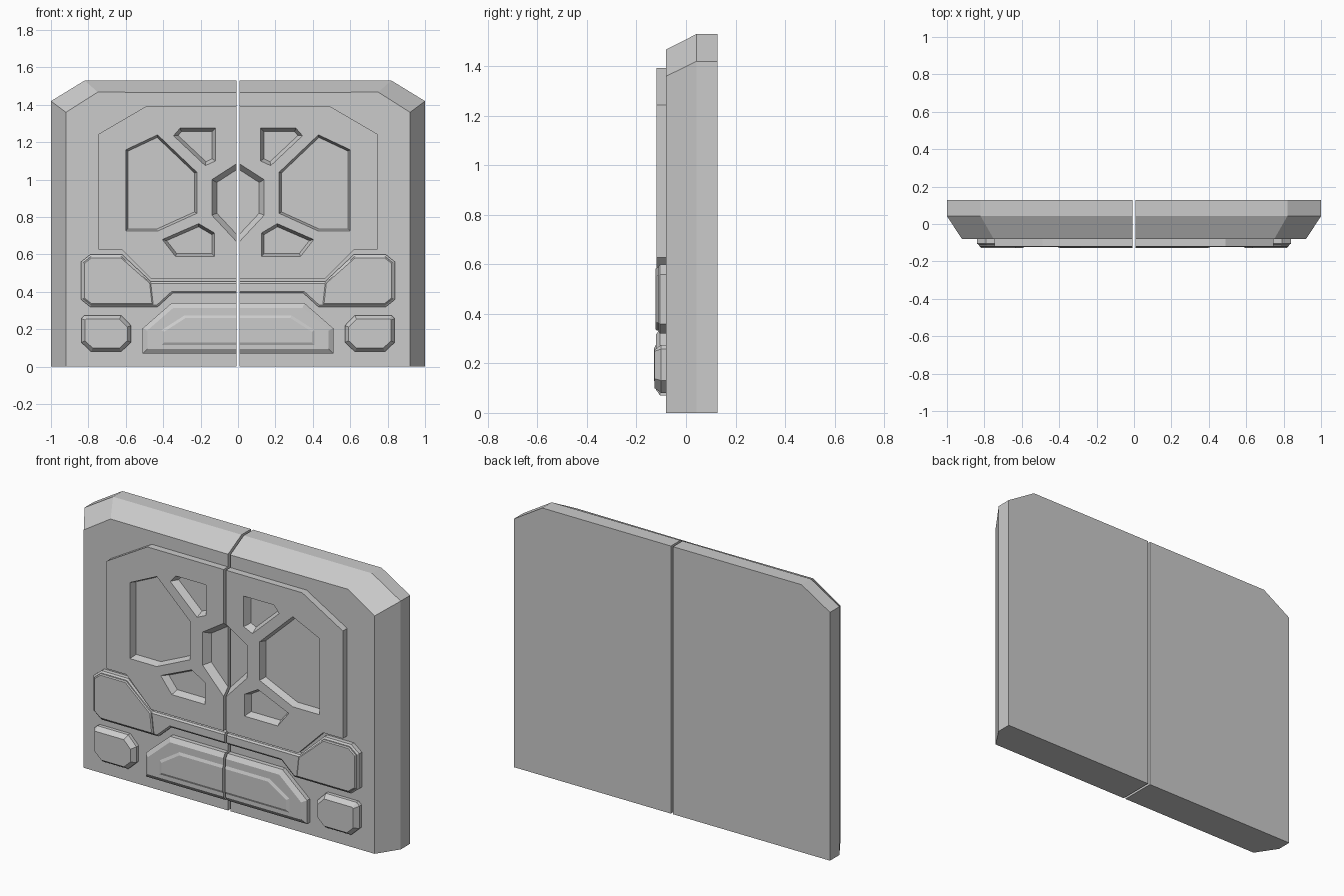
import bpy, bmesh
from mathutils import Vector

if "Cube" in bpy.data.objects:
    bpy.data.objects.remove(bpy.data.objects["Cube"])

GAP = 0.007      # half width of the slot between the two door leaves
FACE = -0.08     # front plane of the door leaves

grey = bpy.data.materials.new("plain grey")
grey.diffuse_color = (0.6, 0.6, 0.6, 1)
grey.use_nodes = True
grey.node_tree.nodes["Principled BSDF"].inputs["Base Color"].default_value = grey.diffuse_color


def inset(poly, d):
    """Offset a closed (x, z) outline inwards by d."""
    pts = [Vector(p) for p in poly]
    n = len(pts)
    area = sum(pts[i].x * pts[(i + 1) % n].y - pts[(i + 1) % n].x * pts[i].y for i in range(n))
    s = 1 if area > 0 else -1
    out = []
    for i in range(n):
        e1 = (pts[i] - pts[i - 1]).normalized()
        e2 = (pts[(i + 1) % n] - pts[i]).normalized()
        n1, n2 = Vector((-e1.y, e1.x)) * s, Vector((-e2.y, e2.x)) * s
        p = pts[i] + (n1 + n2) * (d / (1 + n1.dot(n2)))
        out.append((p.x, p.y))
    return out


def to_slot(poly, limit=0.06):
    """Keep the points next to the slot on the slot plane."""
    return [(GAP if x < limit else x, z) for x, z in poly]


def loft(name, rings):
    """Solid through a series of (outline, y) rings."""
    bm = bmesh.new()
    loops = [[bm.verts.new((x, y, z)) for x, z in poly] for poly, y in rings]
    n = len(loops[0])
    for a, b in zip(loops, loops[1:]):
        for i in range(n):
            j = (i + 1) % n
            bm.faces.new((a[i], a[j], b[j], b[i]))
    bm.faces.new(loops[0])
    bm.faces.new(loops[-1])
    bmesh.ops.recalc_face_normals(bm, faces=bm.faces)
    me = bpy.data.meshes.new(name)
    bm.to_mesh(me)
    bm.free()
    me.materials.append(grey)
    ob = bpy.data.objects.new(name, me)
    bpy.context.collection.objects.link(ob)
    return ob


def mirror(ob):
    ob.modifiers.new("Mirror", 'MIRROR').use_mirror_merge = False
    return ob


# Door leaves with chamfered outer edges
back = [(GAP, 0), (1, 0), (1, 1.42), (0.82, 1.53), (GAP, 1.53)]
front = [(GAP, 0), (0.92, 0), (0.92, 1.36), (0.75, 1.468), (GAP, 1.465)]
mirror(loft("door_leaf", [(back, 0.127), (back, 0.042), (front, FACE)]))

# Large upper panel
panel_top = -0.12
outline = [(GAP, 0.47), (0.465, 0.47), (0.622, 0.628), (0.747, 0.628),
           (0.747, 1.243), (0.49, 1.393), (GAP, 1.393)]
panel = loft("upper_panel", [(outline, -0.07), (outline, panel_top)])

# Recesses in the panel: outline and wall slope
recesses = [
    ([(0.60, 1.16), (0.43, 1.24), (0.22, 1.04), (0.22, 0.82), (0.43, 0.725), (0.60, 0.725)], 0.012),
    ([(0.12, 1.275), (0.31, 1.275), (0.345, 1.235), (0.175, 1.075), (0.12, 1.10)], 0.018),
    ([(0.21, 0.765), (0.125, 0.715), (0.125, 0.59), (0.335, 0.59), (0.405, 0.68)], 0.015),
    ([(0, 1.09), (0.14, 1.0), (0.14, 0.81), (0, 0.66), (-0.14, 0.81), (-0.14, 1.0)], 0.027),
]
for poly, slope in recesses:
    small = inset(poly, slope)
    cutter = loft("recess_cutter", [(poly, -0.15), (poly, panel_top), (small, FACE), (small, -0.05)])
    cutter.hide_render = True
    mod = panel.modifiers.new("Recess", 'BOOLEAN')
    mod.operation, mod.solver, mod.object = 'DIFFERENCE', 'EXACT', cutter
    bpy.context.view_layer.objects.active = panel
    bpy.ops.object.modifier_apply(modifier=mod.name)
    bpy.data.objects.remove(cutter)
mirror(panel)

# Belt running under the panel, with a raised pad at each end
belt = [(GAP, 0.455), (0.465, 0.455), (0.62, 0.6), (0.79, 0.6), (0.84, 0.56),
        (0.84, 0.36), (0.79, 0.32), (0.43, 0.32), (0.35, 0.393), (GAP, 0.393)]
belt_in = to_slot(inset(belt, 0.01))
mirror(loft("belt", [(belt, -0.07), (belt, -0.105), (belt_in, -0.112)]))
pad = inset([(0.455, 0.455)] + belt[2:7] + [(0.44, 0.32)], 0.012)
mirror(loft("belt_pad", [(pad, -0.1), (pad, -0.118), (inset(pad, 0.006), -0.123)]))

# Lower central block with a raised plate
block = [(GAP, 0.34), (0.355, 0.34), (0.51, 0.205), (0.51, 0.07), (GAP, 0.07)]
block_in = to_slot(inset(block, 0.025))
mirror(loft("lower_block", [(block, -0.07), (block, -0.105), (block_in, -0.122)]))
plate = [(GAP, 0.275), (0.285, 0.275), (0.41, 0.195), (0.41, 0.115), (GAP, 0.115)]
plate_in = to_slot(inset(plate, 0.015))
mirror(loft("block_plate", [(plate, -0.11), (plate, -0.122), (plate_in, -0.129)]))

# Corner pods
pod = [(0.572, 0.22), (0.625, 0.275), (0.82, 0.275), (0.838, 0.258),
       (0.838, 0.13), (0.785, 0.08), (0.625, 0.08), (0.572, 0.13)]
mirror(loft("corner_pod", [(pod, -0.07), (pod, -0.1), (inset(pod, 0.02), -0.127)]))
